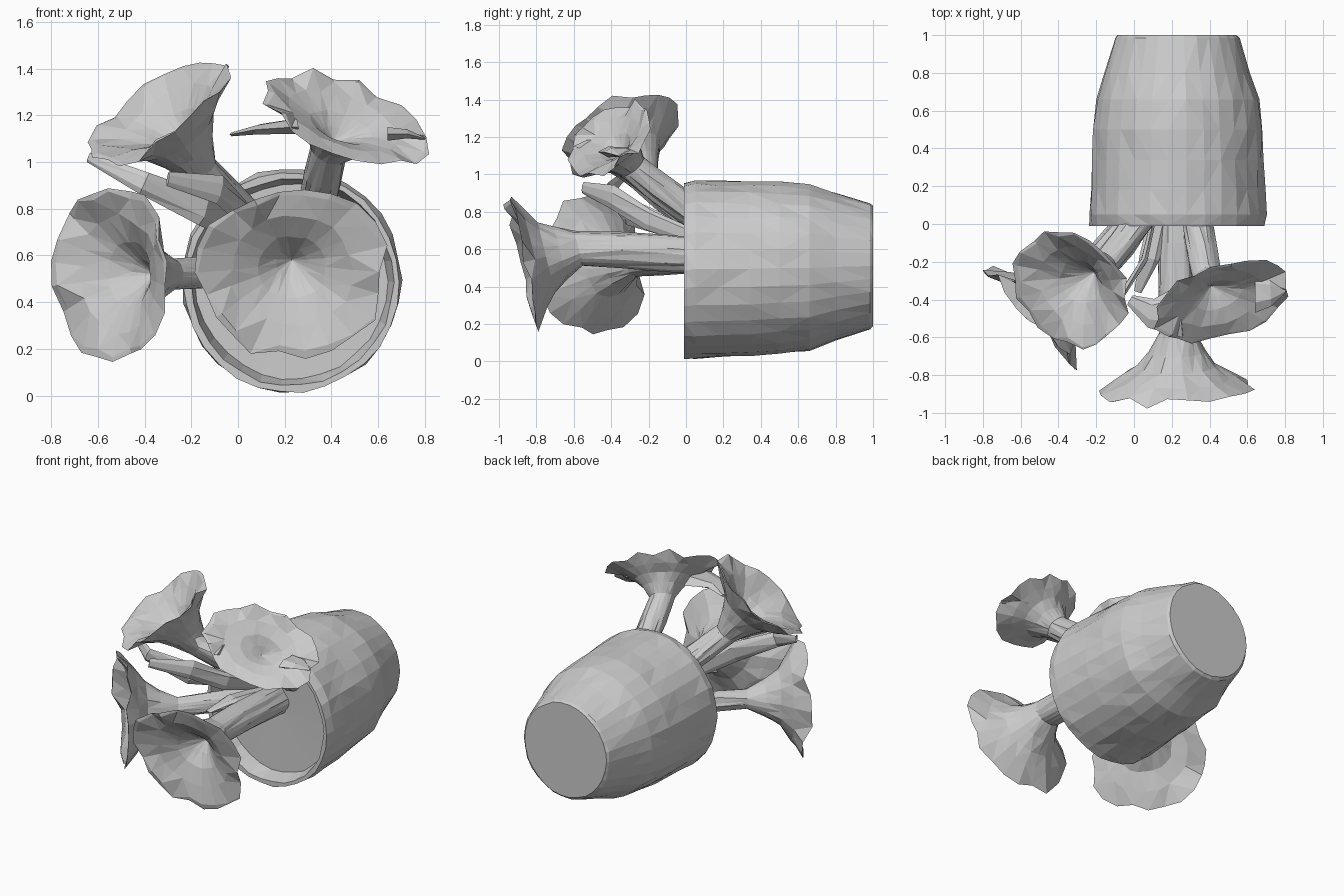
import bpy, bmesh, math, random
from mathutils import Vector

if "Cube" in bpy.data.objects:
    bpy.data.objects.remove(bpy.data.objects["Cube"])

random.seed(4)


def skin(name, rings, cap_start=True, tip=None):
    """Join equal-sized rings of points into one flat-shaded object."""
    bm = bmesh.new()
    loops = [[bm.verts.new(p) for p in r] for r in rings]
    n = len(loops[0])
    for a, b in zip(loops, loops[1:]):
        for i in range(n):
            j = (i + 1) % n
            bm.faces.new((a[i], a[j], b[j], b[i]))
    if cap_start:
        bm.faces.new(loops[0])
    if tip is None:
        bm.faces.new(loops[-1])
    else:
        t = bm.verts.new(tip)
        for i in range(n):
            bm.faces.new((loops[-1][i], loops[-1][(i + 1) % n], t))
    bmesh.ops.triangulate(bm, faces=[f for f in bm.faces if len(f.verts) == 4])
    bmesh.ops.recalc_face_normals(bm, faces=bm.faces)
    me = bpy.data.meshes.new(name)
    bm.to_mesh(me)
    bm.free()
    ob = bpy.data.objects.new(name, me)
    bpy.context.collection.objects.link(ob)
    return ob


def ring(c, d, ref, ru, rv, n, jit=0.0, out=None, lift=None):
    """Ring of n points round c, square to d; out/lift vary it per point."""
    d = d.normalized()
    u = (ref - d * ref.dot(d)).normalized()
    v = d.cross(u)
    pts = []
    for i in range(n):
        a = 2 * math.pi * i / n
        s = (out[i] if out else 1) * (1 + random.uniform(-jit, jit))
        p = c + (u * math.cos(a) * ru + v * math.sin(a) * rv) * s
        pts.append(p + d * (lift[i] if lift else 0))
    return pts


def flower(name, centre, normal, base, ru, rv, depth, stem, ref, n=22):
    """Trumpet flower: stem, flaring back, ragged rim and hollow face."""
    c, d, b, ref = Vector(centre), Vector(normal).normalized(), Vector(base), Vector(ref)
    neck = c - d * depth
    sd = neck - b
    out = [random.uniform(0.93, 1.07) for _ in range(n)]
    lift = [random.uniform(-0.03, 0.03) for _ in range(n)]
    rings = [ring(b.lerp(neck, t), sd.lerp(d, t * 0.5), ref, stem, stem, n, 0.08)
             for t in (0, 0.35, 0.7)]
    # back of the trumpet: (fraction of depth, fraction of radius)
    for h, r in ((0.08, 0.0), (0.38, 0.17), (0.62, 0.36), (0.80, 0.66)):
        rings.append(ring(neck + d * depth * h, d, ref, stem + (ru - stem) * r,
                          stem + (rv - stem) * r, n, 0.05))
    rings.append(ring(c, d, ref, ru, rv, n, 0, out, lift))
    # hollow face
    for h, r in ((1.0, 0.95), (0.9, 0.66), (0.74, 0.37), (0.55, 0.17)):
        rings.append(ring(neck + d * depth * h, d, ref, ru * r, rv * r, n, 0.05,
                          out if r > 0.9 else None, lift if r > 0.9 else None))
    skin(name, rings, tip=neck + d * depth * 0.35)


def leaf(name, pts, widths, ref):
    """Thin crumpled blade following a few points."""
    pts = [Vector(p) for p in pts]
    rings = []
    for i, (p, w) in enumerate(zip(pts, widths)):
        d = pts[min(i + 1, len(pts) - 1)] - pts[max(i - 1, 0)]
        rings.append(ring(p, d, Vector(ref), w, w * 0.3, 6, 0.15))
    skin(name, rings)


# Pot lying on its side: (y, radius, centre height), base to rim to soil
Y = Vector((0, 1, 0))
profile = [(1.0, 0.315, 0.51), (0.985, 0.33, 0.51), (0.8, 0.385, 0.505),
           (0.66, 0.435, 0.50), (0.5, 0.452, 0.50), (0.34, 0.458, 0.495),
           (0.18, 0.462, 0.495), (0.05, 0.47, 0.495), (-0.01, 0.462, 0.485),
           (-0.01, 0.435, 0.485), (0.10, 0.41, 0.49)]
skin("pot", [ring(Vector((0.23, y, z)), Y, Vector((1, 0, 0)), r, r * 1.02, 30, 0.014)
             for y, r, z in profile], tip=(0.23, 0.11, 0.5))

# Four flowers
X, Z = (1, 0, 0), (0, 0, 1)
flower("front_flower", (0.23, -0.87, 0.53), (0, -0.97, -0.24), (0.22, 0.14, 0.56),
       0.40, 0.37, 0.33, 0.095, X)
flower("left_flower", (-0.54, -0.50, 0.52), (-0.75, -0.66, 0), (0.08, 0.14, 0.54),
       0.38, 0.37, 0.38, 0.065, Z)
flower("upper_left_flower", (-0.33, -0.34, 1.22), (-0.52, -0.36, 0.77), (0.12, 0.14, 0.68),
       0.33, 0.35, 0.36, 0.075, (0, 1, 0))
flower("upper_right_flower", (0.46, -0.41, 1.19), (0.36, -0.58, 0.73), (0.32, 0.14, 0.72),
       0.38, 0.26, 0.22, 0.08, X)

# Leaves and loose petals
leaf("left_leaf", [(-0.64, -0.30, 1.02), (-0.40, -0.42, 0.91), (-0.15, -0.30, 0.80),
                   (0.10, 0.10, 0.65)], (0.02, 0.05, 0.07, 0.04), Z)
leaf("middle_leaf", [(-0.30, -0.55, 0.93), (-0.08, -0.40, 0.88), (0.05, -0.2, 0.76),
                     (0.12, 0.10, 0.64)], (0.03, 0.06, 0.06, 0.04), Z)
leaf("inner_leaf", [(0.02, -0.36, 0.60), (0.08, -0.18, 0.64), (0.15, 0.10, 0.62)],
     (0.02, 0.06, 0.05), X)
leaf("petal_link", [(-0.02, -0.40, 1.12), (0.09, -0.47, 1.14), (0.25, -0.46, 1.15)],
     (0.03, 0.08, 0.13), (0, 1, 0))
leaf("right_petal_tip", [(0.64, -0.36, 1.12), (0.72, -0.36, 1.12), (0.80, -0.35, 1.10)],
     (0.10, 0.07, 0.015), (0, 1, 0))
